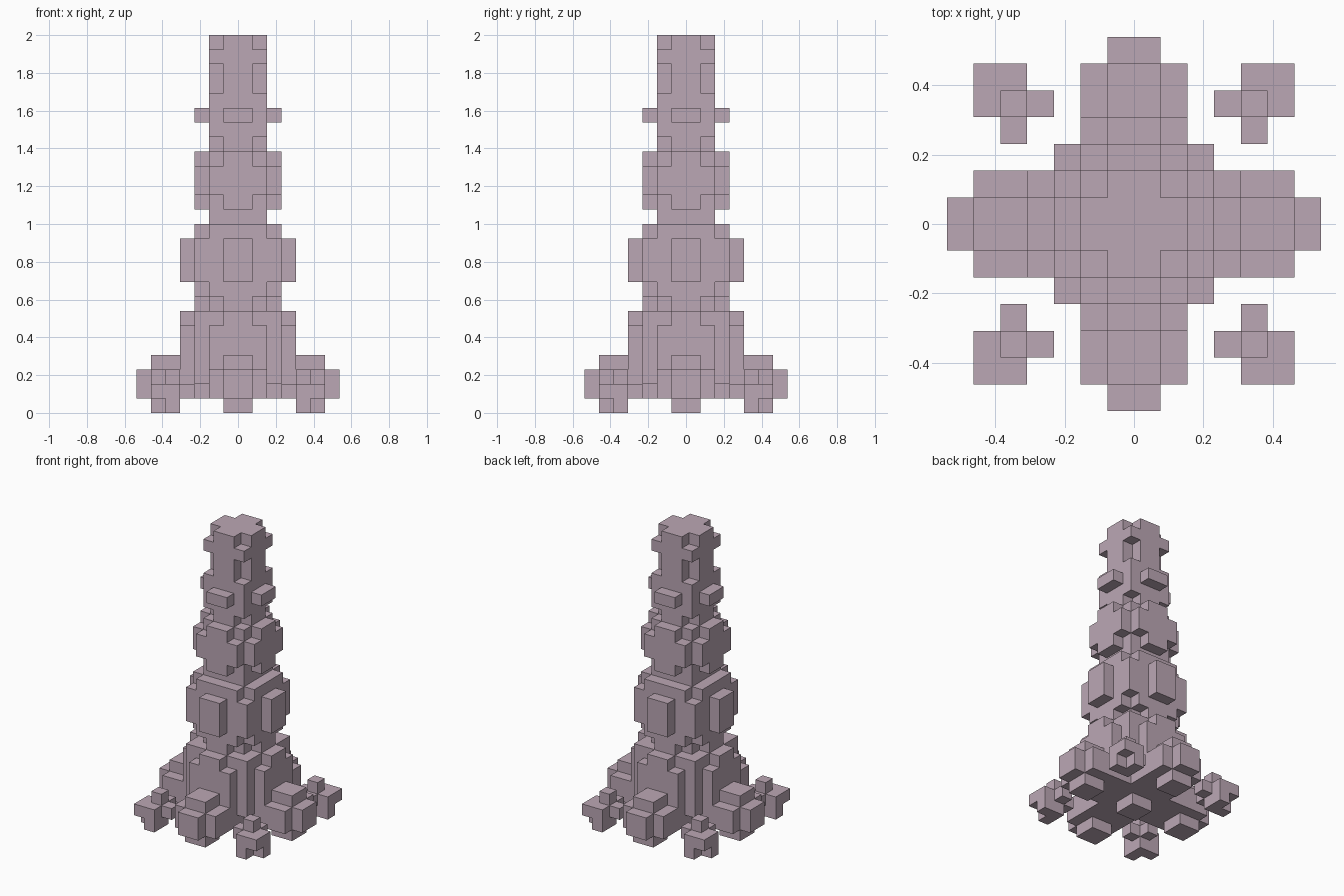
import bpy
import bmesh
from mathutils import Vector

U = 1 / 13  # one block

cube = bpy.data.objects.get("Cube")
if cube:
    bpy.data.objects.remove(cube, do_unlink=True)

stone = bpy.data.materials.new("dusty_mauve")
stone.use_nodes = True
COLOUR = (0.50, 0.39, 0.46, 1)
stone.diffuse_color = COLOUR
bsdf = next(n for n in stone.node_tree.nodes if n.type == 'BSDF_PRINCIPLED')
bsdf.inputs["Base Color"].default_value = COLOUR


def cells(x0, x1, y0, y1, z0, z1):
    return {(x, y, z) for x in range(x0, x1) for y in range(y0, y1) for z in range(z0, z1)}


def cross(a, b, z0, z1):
    """Plus-shaped slab: two centred bars with half sizes a by b and b by a."""
    return cells(-a, a, -b, b, z0, z1) | cells(-b, b, -a, a, z0, z1)


def turn(part, times):
    """Quarter turns about the vertical axis."""
    for _ in range(times):
        part = {(-y - 1, x, z) for x, y, z in part}
    return part


def build(name, part):
    """Skin the outside of a set of blocks and merge its flat faces."""
    bm = bmesh.new()
    verts = {}

    def vert(p):
        key = tuple(round(c) for c in p)
        if key not in verts:
            verts[key] = bm.verts.new(Vector(key) * U)
        return verts[key]

    for cell in sorted(part):
        for axis in range(3):
            for side in (0, 1):
                near = list(cell)
                near[axis] += 2 * side - 1
                if tuple(near) in part:
                    continue
                n, s, t = (Vector([i == (axis + k) % 3 for i in range(3)]) for k in range(3))
                o = Vector(cell) + n * side
                ring = [o, o + s, o + s + t, o + t]
                bm.faces.new([vert(p) for p in (ring if side else ring[::-1])])
    bmesh.ops.dissolve_limit(bm, angle_limit=0.01, verts=bm.verts[:], edges=bm.edges[:])
    mesh = bpy.data.meshes.new(name)
    bm.to_mesh(mesh)
    bm.free()
    mesh.materials.append(stone)
    obj = bpy.data.objects.new(name, mesh)
    bpy.context.scene.collection.objects.link(obj)


# Base drum with notched lower corners, raised wall panels and a centre foot
build("base_drum", cells(-1, 1, -1, 1, 0, 1) | cross(3, 2, 1, 2) | cells(-3, 3, -3, 3, 2, 7)
      | cross(4, 2, 1, 6) | cross(4, 1, 6, 7))

# Lower tower storey, swelling out and carrying one panel on each side
build("lower_storey", cells(-2, 2, -2, 2, 7, 14) | cross(3, 1, 7, 8) | cross(3, 2, 8, 9)
      | cells(-3, 3, -3, 3, 9, 12) | cross(3, 2, 12, 13) | cross(4, 1, 9, 12))

# Middle storey with stepped bulges
build("middle_storey", cells(-2, 2, -2, 2, 14, 18) | cross(3, 1, 14, 18) | cross(3, 2, 15, 17))

# Spire with notched corners and small ledges
build("spire", cross(2, 1, 18, 26) | cells(-2, 2, -2, 2, 19, 22)
      | cells(-2, 2, -2, 2, 24, 25) | cross(3, 1, 20, 21))

# Four side buttresses, each a rounded block cluster
buttress = (cells(-2, 2, -6, -4, 1, 3) | cells(-1, 1, -7, -4, 1, 3)
            | cells(-1, 1, -6, -4, 0, 4))
for i, side in enumerate(("front", "left", "back", "right")):
    build(side + "_buttress", turn(buttress, i))

# Four detached corner stones with inward arms and a knob on top
corner = (cells(4, 6, -6, -4, 1, 2) | cells(4, 5, -6, -4, 0, 1) | cells(4, 6, -5, -4, 0, 1)
          | cells(3, 5, -5, -4, 1, 2) | cells(4, 5, -5, -3, 1, 2) | cells(4, 5, -5, -4, 2, 3))
for i, side in enumerate(("front_left", "back_left", "back_right", "front_right")):
    build(side + "_corner_stone", turn(corner, i))
